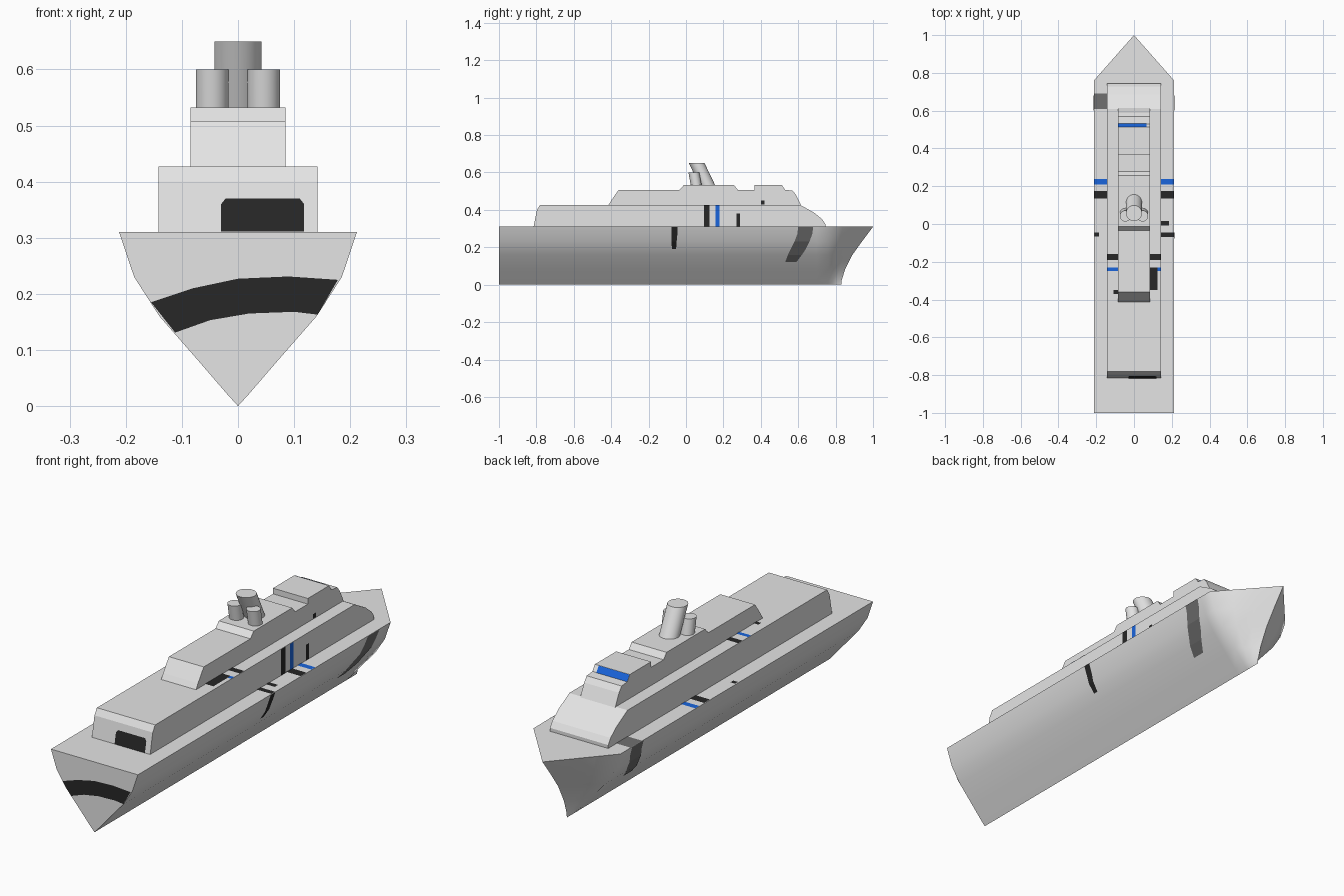
import bpy, bmesh, math

if "Cube" in bpy.data.objects:
    bpy.data.objects.remove(bpy.data.objects["Cube"])


def material(name, rgb):
    m = bpy.data.materials.new(name)
    m.diffuse_color = (*rgb, 1)
    m.use_nodes = True
    m.node_tree.nodes["Principled BSDF"].inputs["Base Color"].default_value = m.diffuse_color
    return m


WHITE = material("pale_grey", (0.78, 0.78, 0.78))
BLACK = material("black", (0.02, 0.02, 0.02))
GREY = material("dark_grey", (0.16, 0.16, 0.16))
BLUE = material("blue", (0.01, 0.13, 0.72))


def make(name, verts, faces, mat, smooth=None, fix=True):
    me = bpy.data.meshes.new(name)
    me.from_pydata(verts, [], faces)
    if fix:
        bm = bmesh.new()
        bm.from_mesh(me)
        bmesh.ops.remove_doubles(bm, verts=bm.verts, dist=1e-5)
        bmesh.ops.recalc_face_normals(bm, faces=bm.faces)
        bm.to_mesh(me)
        bm.free()
    me.materials.append(mat)
    ob = bpy.data.objects.new(name, me)
    bpy.context.collection.objects.link(ob)
    if smooth:
        bpy.context.view_layer.objects.active = ob
        ob.select_set(True)
        bpy.ops.object.shade_smooth_by_angle(angle=math.radians(smooth))
        ob.select_set(False)
    return ob


# Hull: half section (width, height, stem position) swept aft to bow
LEVELS = [(0, 0, .83), (.02, .022, .832), (.07, .08, .85), (.14, .16, .89),
          (.185, .23, .94), (.212, .31, 1.0)]
BOW = .76


def hull_width(z):
    for (w0, z0, _), (w1, z1, _) in zip(LEVELS, LEVELS[1:]):
        if z <= z1:
            return w0 + (w1 - w0) * (z - z0) / (z1 - z0)
    return LEVELS[-1][0]


def hull():
    fractions = [0, .33, .66, 1]
    rings = []
    for y in (-1, 0, .7):
        rings.append([(w, y, z) for w, z, _ in LEVELS])
    for t in fractions:
        rings.append([(w * (1 - t), min(BOW, s - .07) * (1 - t) + s * t, z)
                      for w, z, s in LEVELS])
    verts, faces = [], []
    n = len(LEVELS)
    for r in rings:
        verts += [(-x, y, z) for x, y, z in reversed(r)] + r
    m = 2 * n
    for i in range(len(rings) - 1):
        for j in range(m):          # the wrap-around face is the deck
            k = (j + 1) % m
            faces.append((i * m + j, i * m + k, (i + 1) * m + k, (i + 1) * m + j))
    faces.append(tuple(range(m)))   # flat stern
    make("hull", verts, faces, WHITE, 60)


hull()


# Superstructure tiers: side profiles extruded across the ship
def tier(name, profile, half):
    n = len(profile)
    verts = [(s * half, y, z) for s in (-1, 1) for y, z in profile]
    faces = [tuple(range(n)), tuple(range(n, 2 * n))]
    faces += [(i, (i + 1) % n, n + (i + 1) % n, n + i) for i in range(n)]
    make(name, verts, faces, WHITE)


tier("lower_cabins", [(-.815, .308), (-.797, .40), (-.78, .427), (.61, .427),
                      (.685, .385), (.728, .35), (.745, .325), (.745, .308)], .142)
tier("upper_cabins", [(-.415, .425), (-.40, .45), (-.36, .507), (-.035, .507),
                      (-.012, .532), (.257, .532), (.277, .507), (.365, .507),
                      (.365, .532), (.513, .532), (.53, .507), (.57, .503),
                      (.588, .48), (.615, .425)], .085)


# Funnels: one raked, two smaller beside it
def funnel(name, x, y_low, y_top, radius, top, sides=32):
    verts = []
    for y, z in ((y_low, .53), (y_top, top)):
        for i in range(sides):
            a = 2 * math.pi * i / sides
            verts.append((x + radius * math.cos(a), y + radius * math.sin(a), z))
    faces = [(i, (i + 1) % sides, sides + (i + 1) % sides, sides + i)
             for i in range(sides)]
    faces += [tuple(range(sides)), tuple(range(sides, 2 * sides))]
    make(name, verts, faces, WHITE, 40)


funnel("main_funnel", 0, .115, .057, .042, .65)
for side, s in (("left", -1), ("right", 1)):
    funnel(side + "_funnel", s * .046, .055, .042, .029, .60)


# Painted details: thin plates just above the surfaces
def plate(name, pts, mat, direction):
    ob = make(name, pts, [tuple(range(len(pts)))], mat, fix=False)
    n = ob.data.polygons[0].normal
    if sum(a * b for a, b in zip(n, direction)) < 0:
        ob.data.flip_normals()


def top_plate(name, x0, x1, y0, y1, z, mat):
    z += .0015
    plate(name, [(x0, y0, z), (x1, y0, z), (x1, y1, z), (x0, y1, z)], mat, (0, 0, 1))


def side_plate(name, x, y0, y1, z0, z1, mat):
    plate(name, [(x, y0, z0), (x, y1, z0), (x, y1, z1), (x, y0, z1)], mat, (x, 0, 0))


# Curved band across the stern
upper = [(-.155, .185), (-.08, .21), (0, .227), (.09, .231), (.178, .225)]
lower = [(-.112, .131), (-.05, .153), (.02, .165), (.1, .168), (.142, .163)]
band = [(x, -1.002, z) for row in (upper, lower) for x, z in row]
make("stern_band", band, [(i, 5 + i, 6 + i, 1 + i) for i in range(4)], BLACK, fix=False)

# Stern window of the lower cabins
plate("stern_window", [(-.03, -.817, .311), (.118, -.817, .311), (.118, -.807, .36),
                       (.110, -.805, .37), (-.022, -.805, .37), (-.03, -.807, .36)],
      BLACK, (0, -1, 0))


# Stripes wrapped down the hull side: rows of (z, y start, y end)
def hull_stripe(name, s, rows, mat):
    verts, faces = [], []
    for z, y0, y1 in rows:
        x = s * (hull_width(z) + .002)
        verts += [(x, y0, z), (x, y1, z)]
    for i in range(len(rows) - 1):
        f = (2 * i, 2 * i + 1, 2 * i + 3, 2 * i + 2)
        faces.append(f[::-1] if s > 0 else f)
    make(name, verts, faces, mat, fix=False)


for side, s in (("left", -1), ("right", 1)):
    hull_stripe(side + "_bow_stripe", s, [(.309, .60, .68), (.27, .595, .675),
                (.23, .58, .66), (.19, .56, .64), (.16, .545, .62), (.12, .53, .59)], GREY)
hull_stripe("right_hull_stripe", 1, [(.309, -.078, -.046), (.27, -.078, -.046),
            (.23, -.078, -.05), (.19, -.075, -.053)], BLACK)
top_plate("bow_deck_patch", -.211, -.142, .61, .69, .31, GREY)

# Deck and roof stripes on both sides
for side, s in (("left", -1), ("right", 1)):
    a, b = sorted((s * .142, s * .211))
    top_plate(side + "_deck_blue", a, b, .21, .237, .31, BLUE)
    top_plate(side + "_deck_black", a, b, .135, .175, .31, BLACK)
    a, b = sorted((s * .085, s * .142))
    top_plate(side + "_roof_black", a, b, -.19, -.16, .427, BLACK)
top_plate("right_deck_mark", .142, .211, -.07, -.045, .31, BLACK)
top_plate("right_deck_small_mark", .142, .185, -.008, .015, .31, BLACK)
top_plate("left_deck_small_mark", -.208, -.185, -.065, -.045, .31, BLACK)
top_plate("left_roof_blue", -.142, -.085, -.25, -.23, .427, BLUE)
top_plate("right_roof_blue", .125, .142, -.25, -.23, .427, BLUE)
top_plate("right_roof_patch", .085, .125, -.35, -.23, .427, BLACK)
top_plate("left_roof_mark", -.108, -.085, -.37, -.35, .427, BLACK)

# Bridge window on the forward slope
plate("bridge_window", [(-.085, .5145, .532), (.065, .5145, .532),
                        (.065, .5315, .507), (-.085, .5315, .507)], BLUE, (0, 1, 1))

# Right cabin wall stripes
side_plate("right_wall_black", .1435, .095, .125, .311, .426, BLACK)
side_plate("right_wall_blue", .1435, .158, .18, .311, .426, BLUE)
side_plate("right_wall_door", .1435, .27, .29, .311, .38, BLACK)
side_plate("right_upper_mark", .0865, .40, .42, .43, .45, BLACK)
